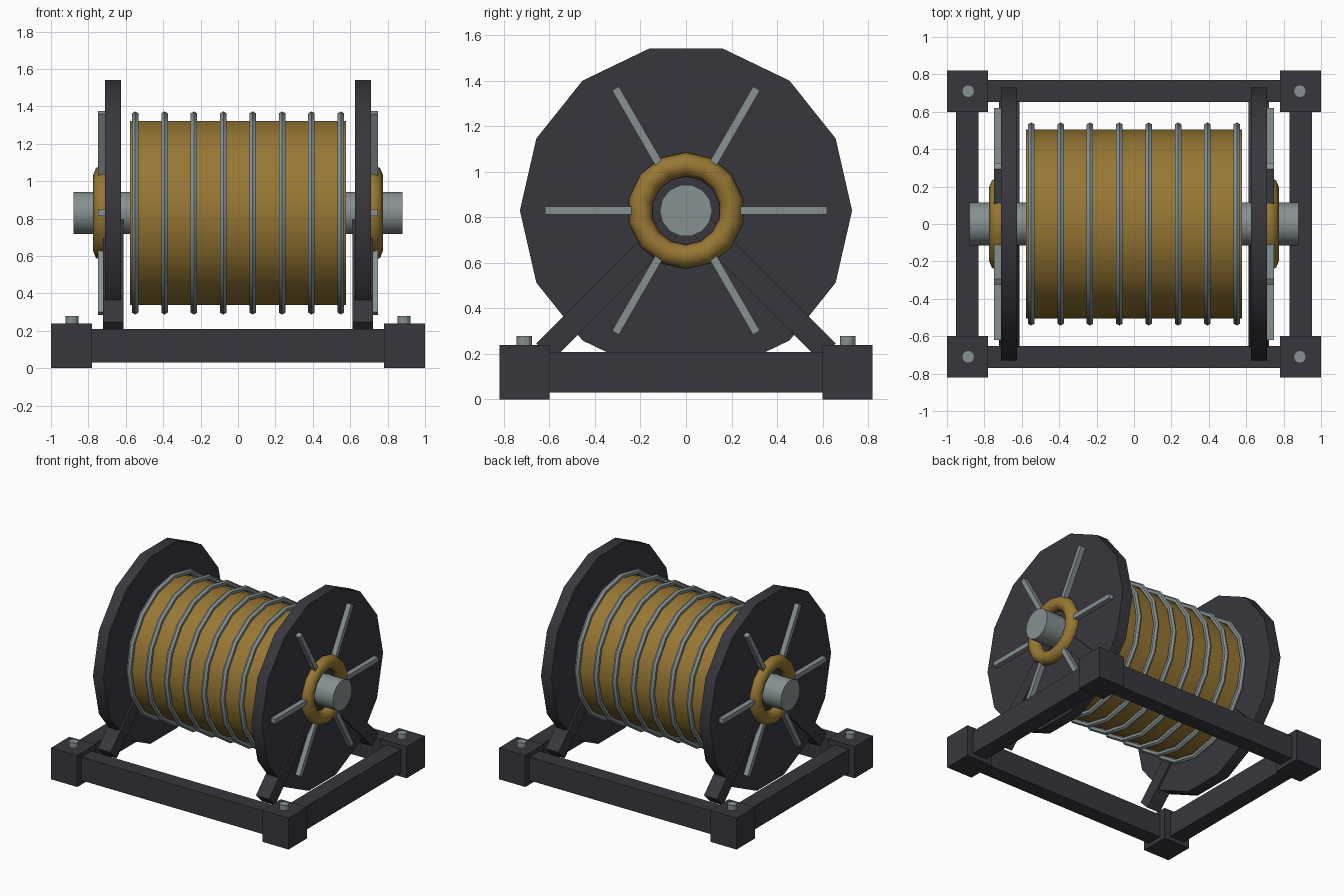
import bpy, math
from mathutils import Vector

if "Cube" in bpy.data.objects:
    bpy.data.objects.remove(bpy.data.objects["Cube"])

AXIS_Z = 0.83   # height of the reel axis
HALF_PI = math.pi / 2


def material(name, rgb):
    m = bpy.data.materials.new(name)
    m.diffuse_color = (*rgb, 1)
    m.use_nodes = True
    m.node_tree.nodes["Principled BSDF"].inputs["Base Color"].default_value = m.diffuse_color
    return m


DARK = material("dark_steel", (0.040, 0.037, 0.049))
GOLD = material("ochre", (0.31, 0.185, 0.034))
GREY = material("grey_metal", (0.24, 0.285, 0.285))


def finish(name, mat, smooth=None):
    ob = bpy.context.object
    ob.name = name
    ob.data.materials.append(mat)
    if smooth:
        bpy.ops.object.shade_smooth_by_angle(angle=math.radians(smooth))
    return ob


def box(name, mat, centre, size, tilt=0):
    bpy.ops.mesh.primitive_cube_add(size=1, location=centre)
    ob = finish(name, mat)
    ob.scale = size
    ob.rotation_euler = (tilt, 0, 0)
    return ob


def cylinder(name, mat, centre, radius, depth, sides=14, along_x=True):
    bpy.ops.mesh.primitive_cylinder_add(
        vertices=sides, radius=radius, depth=depth, location=centre,
        rotation=(0, HALF_PI if along_x else 0, 0))
    return finish(name, mat, 30)


def ring(name, mat, x, major, minor, segs, minor_segs, smooth):
    bpy.ops.mesh.primitive_torus_add(
        location=(x, 0, AXIS_Z), rotation=(0, HALF_PI, 0),
        major_radius=major, minor_radius=minor,
        major_segments=segs, minor_segments=minor_segs)
    return finish(name, mat, smooth)


# Base frame: rails, corner blocks and bolts
for s in (-1, 1):
    box("long_rail", DARK, (0, s * 0.711, 0.12), (1.7, 0.118, 0.178))
    box("side_rail", DARK, (s * 0.892, 0, 0.12), (0.122, 1.35, 0.178))
    for t in (-1, 1):
        box("corner_block", DARK, (s * 0.89, t * 0.71, 0.12), (0.22, 0.22, 0.24))
        cylinder("corner_bolt", GREY, (s * 0.887, t * 0.71, 0.25), 0.034, 0.056, 12, False)

# Drum, shaft and cable wraps
cylinder("drum", GOLD, (0, 0, AXIS_Z), 0.505, 1.154)
cylinder("shaft", GREY, (0, 0, AXIS_Z), 0.115, 1.76)
for i in range(8):
    ring("cable_wrap", GREY, -0.55 + i * 1.1 / 7, 0.523, 0.02, 16, 6, 30)

for s in (-1, 1):
    # Flange and hub ring
    cylinder("flange", DARK, (s * 0.668, 0, AXIS_Z), 0.73, 0.086)
    ring("hub_ring", GOLD, s * 0.722, 0.203, 0.053, 14, 8, 60)
    # Radial spokes on the outer flange face
    for k in range(6):
        a = k * math.pi / 3
        mid = (0.17 + 0.62) / 2
        box("spoke", GREY,
            (s * 0.727, mid * math.cos(a), AXIS_Z + mid * math.sin(a)),
            (0.042, 0.45, 0.035), a)
    # Diagonal support legs
    for t in (-1, 1):
        top, foot = Vector((0, t * 0.065, 0.765)), Vector((0, t * 0.622, 0.21))
        d = foot - top
        box("support_leg", DARK, (s * 0.667, *((top + foot) / 2).yz),
            (0.11, d.length, 0.103), math.atan2(d.z, d.y))
